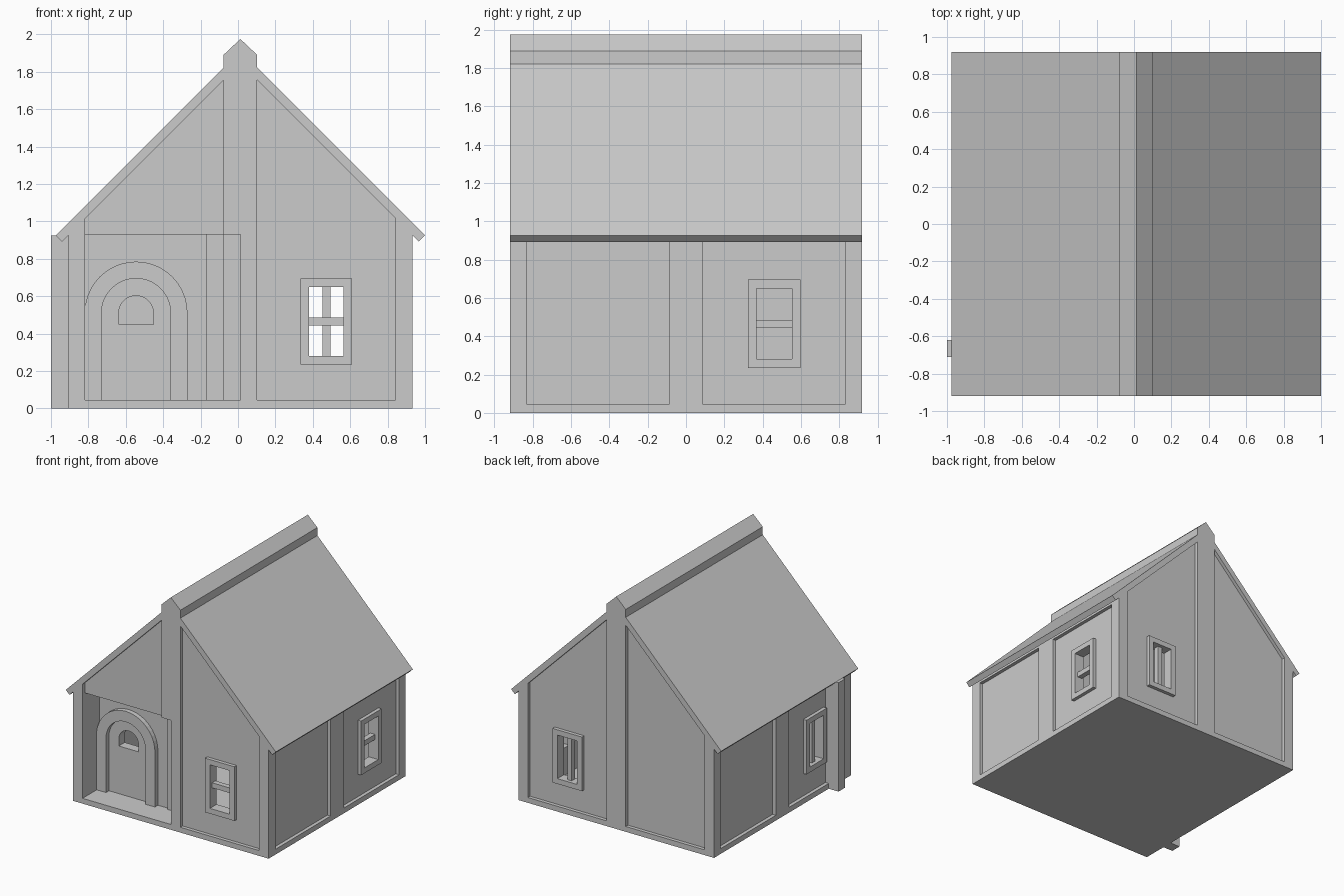
import bpy, bmesh
from math import pi, sin, cos, radians
from mathutils import Matrix

if "Cube" in bpy.data.objects:
    bpy.data.objects.remove(bpy.data.objects["Cube"])

CX = 0.0125      # house centre in x
W = 0.92         # half width of the square plan
SLOPE = 1.845    # wall gable line: z = SLOPE - |x|


def prisms(name, parts, angle=0):
    """Object made of (x,z) profiles, each extruded from y0 to y1, turned about the house centre."""
    bm = bmesh.new()
    for pts, y0, y1 in parts:
        f = bm.faces.new([bm.verts.new((x, y0, z)) for x, z in pts])
        new = bmesh.ops.extrude_face_region(bm, geom=[f])["geom"]
        bmesh.ops.translate(bm, vec=(0, y1 - y0, 0),
                            verts=[v for v in new if isinstance(v, bmesh.types.BMVert)])
    bmesh.ops.recalc_face_normals(bm, faces=bm.faces[:])
    bm.transform(Matrix.Translation((CX, 0, 0)) @ Matrix.Rotation(radians(angle), 4, 'Z'))
    me = bpy.data.meshes.new(name)
    bm.to_mesh(me)
    bm.free()
    ob = bpy.data.objects.new(name, me)
    bpy.context.collection.objects.link(ob)
    return ob


def rect(x0, x1, z0, z1):
    return [(x0, z0), (x1, z0), (x1, z1), (x0, z1)]


def arc(cx, cz, r, n=20):
    return [(cx + r * cos(pi * i / n), cz + r * sin(pi * i / n)) for i in range(n + 1)]


def gable(w, z0, line):
    return [(-w, z0), (w, z0), (w, line - w), (0, line), (-w, line - w)]


def cut(ob, cutters):
    for c in cutters:
        c.hide_render = True
        m = ob.modifiers.new("cut", 'BOOLEAN')
        m.operation, m.solver, m.object = 'DIFFERENCE', 'EXACT', c
    dg = bpy.context.evaluated_depsgraph_get()
    me = bpy.data.meshes.new_from_object(ob.evaluated_get(dg))
    ob.modifiers.clear()
    ob.data = me
    for c in cutters:
        bpy.data.objects.remove(c)


# Walls: hollow gabled shell
walls = prisms("walls", [(gable(W, 0, SLOPE), -W, W)])
cutters = [prisms("room_cutter", [(gable(0.83, 0.045, SLOPE + 0.02), -0.83, 0.83)])]

# Recessed panels between the timbers, on gable ends and long sides
for s in (-1, 1):
    for angle in (0, 180):
        pts = [(s * 0.09, 0.045), (s * 0.83, 0.045), (s * 0.83, 1.03), (s * 0.09, 1.77)]
        cutters.append(prisms("gable_panel_cutter", [(pts, -1, -0.89)], angle))
    for angle in (90, -90):
        pts = rect(min(s * 0.09, s * 0.83), max(s * 0.09, s * 0.83), 0.045, 0.905)
        cutters.append(prisms("side_panel_cutter", [(pts, -1, -0.89)], angle))

# Porch opening
cutters.append(prisms("porch_cutter", [(rect(-0.83, 0, 0.045, 0.93), -1, -0.69)]))

# Windows: a frame and one bar, horizontal or vertical
for name, angle, u, upright in (("front", 0, 0.46, False), ("right", 90, 0.46, False),
                                ("back", 180, -0.46, True), ("left", -90, 0.46, True)):
    l, r, b, t, f = u - 0.0925, u + 0.0925, 0.28, 0.65, 0.045
    cutters.append(prisms("window_cutter", [(rect(l, r, b, t), -1, -0.75)], angle))
    y0, y1 = -0.92, -0.86
    prisms(name + "_window_frame", [(rect(l - f, l, b - f, t + f), y0, y1),
                                    (rect(r, r + f, b - f, t + f), y0, y1),
                                    (rect(l, r, b - f, b), y0, y1),
                                    (rect(l, r, t, t + f), y0, y1)], angle)
    bar = rect(u - 0.021, u + 0.021, b, t) if upright else rect(l, r, 0.443, 0.486)
    prisms(name + "_window_bar", [(bar, -0.89, -0.845)], angle)
cut(walls, cutters)

# Porch: back wall with door light, side wall, ceiling and jamb
DX, DZ = -0.5575, 0.51
door_wall = prisms("door_wall", [(rect(-0.85, 0.05, 0.03, 0.98), -0.69, -0.61)])
light = arc(DX, DZ, 0.0925) + [(DX - 0.0925, 0.45), (DX + 0.0925, 0.45)]
cut(door_wall, [prisms("light_cutter", [(light, -0.8, -0.5)])])
prisms("porch_side_wall", [(rect(0, 0.05, 0.03, 0.98), -0.85, -0.69)])
prisms("porch_ceiling", [(rect(-0.85, 0, 0.93, 0.98), -0.88, -0.69)])
prisms("porch_jamb", [(rect(-0.18, -0.09, 0.045, 0.93), -0.71, -0.68)])

# Arched door surround
outer, inner = arc(DX, DZ, 0.275), arc(DX, DZ, 0.185)
surround = ([(DX + 0.275, 0.045)] + outer + [(DX - 0.275, 0.045), (DX - 0.185, 0.045)]
            + inner[::-1] + [(DX + 0.185, 0.045)])
prisms("door_surround", [(surround, -0.73, -0.68)])

# Roof slabs and ridge cap
roof = [(0.9875, 0.925), (0, 1.9125), (-0.9875, 0.925), (-0.9537, 0.8913),
        (0, SLOPE), (0.9537, 0.8913)]
prisms("roof", [(roof, -W, W)])
cap = [(-0.09, 1.755), (0, SLOPE), (0.09, 1.755), (0.09, 1.89), (0, 1.975), (-0.09, 1.89)]
prisms("ridge_cap", [(cap, -W, W)])

# Outside post on the left wall
prisms("side_post", [(rect(-1.0125, -0.88, 0, 0.925), -0.71, -0.62)])
